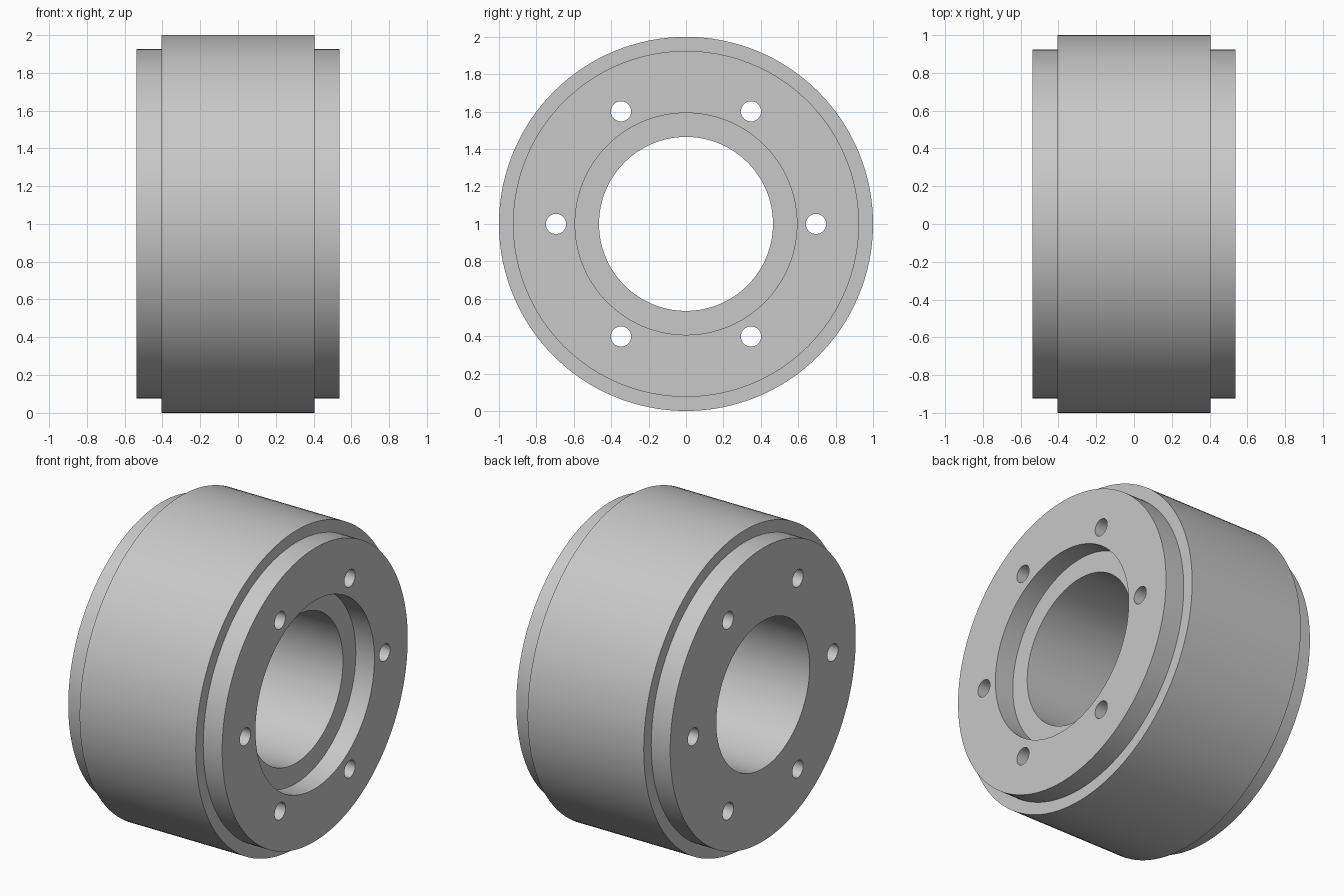
import bpy, bmesh, math
from mathutils import Matrix, Vector

cube = bpy.data.objects.get("Cube")
if cube:
    bpy.data.objects.remove(cube, do_unlink=True)

SEGMENTS = 128
HALF_WIDTH, HALF_BAND = 0.537, 0.405
BAND_R, SHOULDER_R, RECESS_R, BORE_R = 1.0, 0.925, 0.593, 0.465
RECESS_DEPTH = 0.13
BOLT_CIRCLE, BOLT_R, BOLTS = 0.695, 0.054, 6
CENTRE = Vector((0, 0, 1))

# Single flat grey
grey = bpy.data.materials.new("plain grey")
grey.use_nodes = True
colour = (0.58, 0.58, 0.58, 1)
grey.diffuse_color = colour
grey.node_tree.nodes["Principled BSDF"].inputs["Base Color"].default_value = colour


def make_object(name, bm):
    bmesh.ops.recalc_face_normals(bm, faces=bm.faces)
    mesh = bpy.data.meshes.new(name)
    bm.to_mesh(mesh)
    bm.free()
    mesh.materials.append(grey)
    obj = bpy.data.objects.new(name, mesh)
    obj.location = CENTRE
    bpy.context.collection.objects.link(obj)
    return obj


# Hub body: closed section (x, radius) turned around the x axis
section = [
    (-HALF_WIDTH, BORE_R), (-HALF_WIDTH, SHOULDER_R),
    (-HALF_BAND, SHOULDER_R), (-HALF_BAND, BAND_R),
    (HALF_BAND, BAND_R), (HALF_BAND, SHOULDER_R),
    (HALF_WIDTH, SHOULDER_R), (HALF_WIDTH, RECESS_R),
    (HALF_WIDTH - RECESS_DEPTH, RECESS_R), (HALF_WIDTH - RECESS_DEPTH, BORE_R),
]
bm = bmesh.new()
verts = [bm.verts.new((x, 0, r)) for x, r in section]
edges = [bm.edges.new((v, verts[i - 1])) for i, v in enumerate(verts)]
bmesh.ops.spin(bm, geom=verts + edges, cent=(0, 0, 0), axis=(1, 0, 0),
               angle=math.tau, steps=SEGMENTS, use_merge=True)
bmesh.ops.remove_doubles(bm, verts=bm.verts, dist=0.0001)
hub = make_object("wheel_hub", bm)

# Ring of bolt hole cutters
bm = bmesh.new()
for i in range(BOLTS):
    angle = math.tau * i / BOLTS
    place = Matrix.Translation((0, BOLT_CIRCLE * math.cos(angle), BOLT_CIRCLE * math.sin(angle)))
    bmesh.ops.create_cone(bm, cap_ends=True, segments=32, radius1=BOLT_R, radius2=BOLT_R,
                          depth=3 * HALF_WIDTH, matrix=place @ Matrix.Rotation(math.pi / 2, 4, "Y"))
cutter = make_object("bolt_hole_cutter", bm)
cutter.hide_render = True

# Drill the holes, then smooth the curved walls
drill = hub.modifiers.new("bolt holes", "BOOLEAN")
drill.operation, drill.solver, drill.object = "DIFFERENCE", "EXACT", cutter
bpy.context.view_layer.objects.active = hub
for obj in bpy.context.selected_objects:
    obj.select_set(False)
hub.select_set(True)
bpy.ops.object.modifier_apply(modifier=drill.name)
bpy.data.objects.remove(cutter, do_unlink=True)
bpy.ops.object.shade_smooth_by_angle(angle=math.radians(30))
